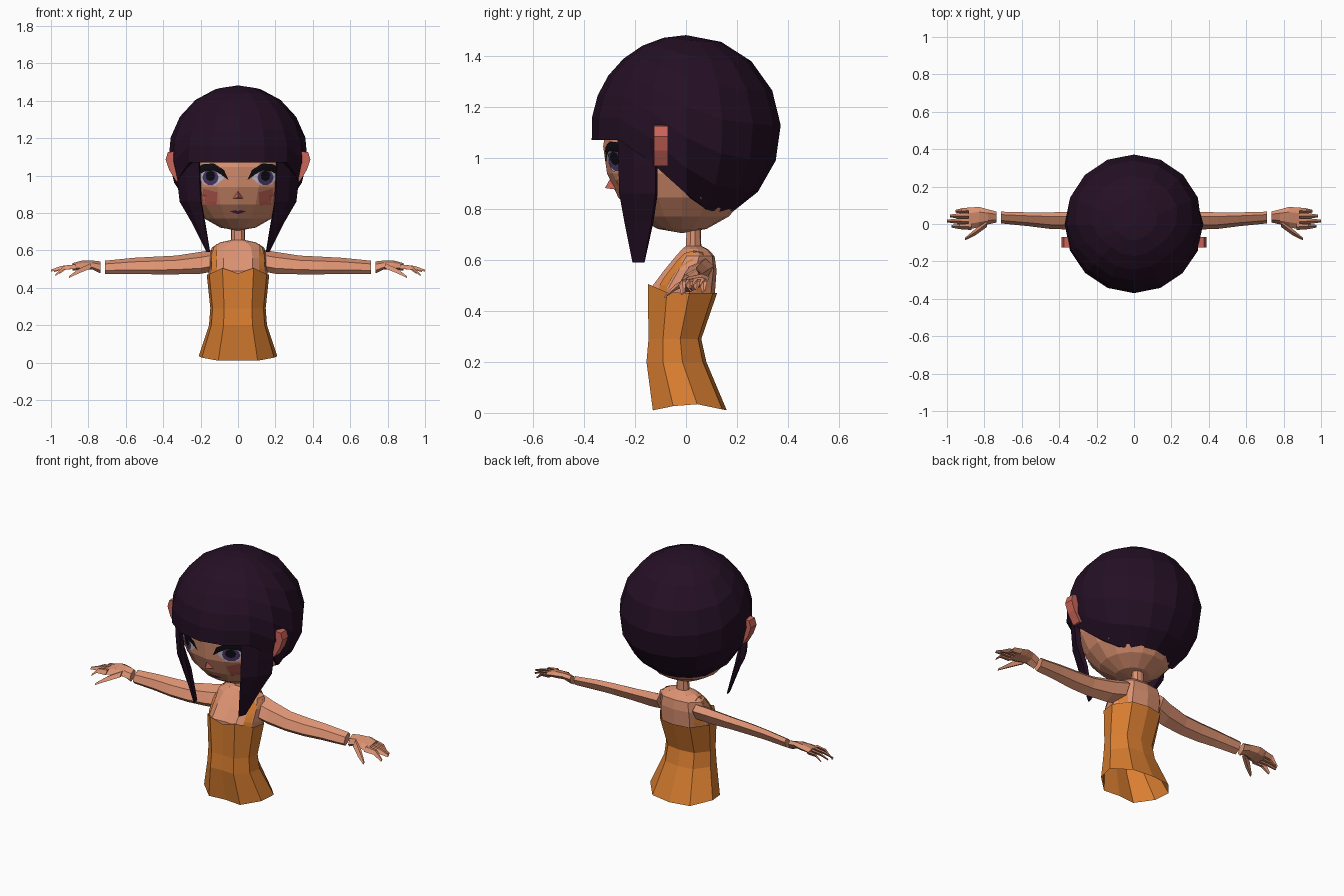
import bpy, bmesh, math
from mathutils import Vector
from mathutils.bvhtree import BVHTree

if "Cube" in bpy.data.objects:
    bpy.data.objects.remove(bpy.data.objects["Cube"])


def material(name, r, g, b):
    m = bpy.data.materials.new(name)
    m.diffuse_color = (r, g, b, 1)
    m.use_nodes = True
    m.node_tree.nodes["Principled BSDF"].inputs["Base Color"].default_value = m.diffuse_color
    return m


SKIN = material("skin", 0.72, 0.29, 0.17)
BLUSH = material("blush", 0.60, 0.13, 0.10)
HAIR = material("dark_plum_hair", 0.018, 0.005, 0.018)
DRESS = material("orange_cloth", 0.70, 0.21, 0.03)
BLACK = material("lash_black", 0.004, 0.004, 0.006)
WHITE = material("eye_white", 0.60, 0.56, 0.66)
IRIS = material("iris_violet", 0.08, 0.04, 0.14)
LIPS = material("lip_purple", 0.12, 0.025, 0.10)


def finish(name, bm, mat, mirror=False):
    me = bpy.data.meshes.new(name)
    bm.to_mesh(me)
    bm.free()
    me.materials.append(mat)
    ob = bpy.data.objects.new(name, me)
    bpy.context.collection.objects.link(ob)
    if mirror:
        ob.modifiers.new("mirror", 'MIRROR').use_mirror_merge = False
    return ob


def loft(name, rings, mat, mirror=False, caps=True, closed=True):
    """Skin a list of equally long point rings."""
    bm = bmesh.new()
    vs = [[bm.verts.new(p) for p in ring] for ring in rings]
    n = len(rings[0])
    for a, b in zip(vs, vs[1:]):
        for i in range(n if closed else n - 1):
            j = (i + 1) % n
            bm.faces.new((a[i], a[j], b[j], b[i]))
    if caps:
        bm.faces.new(vs[0])
        bm.faces.new(vs[-1])
    bmesh.ops.remove_doubles(bm, verts=bm.verts, dist=1e-5)
    bmesh.ops.recalc_face_normals(bm, faces=bm.faces)
    return finish(name, bm, mat, mirror)


def limb_ring(x, y0, y1, z0, z1, n=6):
    """Oval ring across the x axis."""
    return [(x, (y0 + y1) / 2 + (y1 - y0) / 2 * math.cos(math.tau * i / n),
             (z0 + z1) / 2 + (z1 - z0) / 2 * math.sin(math.tau * (i + .5) / n) / math.sin(math.pi / 2))
            for i in range(n)]


HALF = [(0, -.95), (.5, -1), (.92, -.45), (1, .2), (.6, .88), (0, 1)]
OUTLINE = HALF + [(-x, y) for x, y in HALF[-2:0:-1]]


def body_ring(hw, yf, yb, z, lift=lambda ux, uy: 0):
    return [(ux * hw, (yf + yb) / 2 + uy * (yb - yf) / 2, z + lift(ux, uy)) for ux, uy in OUTLINE]


# Head
bm = bmesh.new()
bmesh.ops.create_uvsphere(bm, u_segments=16, v_segments=10, radius=1)
for v in bm.verts:
    v.co = Vector((v.co.x * .305, v.co.y * .31 - .015, v.co.z * .34 + 1.045))
head_tree = BVHTree.FromBMesh(bm)
finish("head", bm, SKIN)


# Painted face details: thin plates laid on the head
def face_plate(name, pts, mat, offset, mirror=True):
    bm = bmesh.new()
    bm.faces.new([bm.verts.new((x, 0, z)) for x, z in pts])
    bmesh.ops.triangulate(bm, faces=bm.faces)
    bmesh.ops.subdivide_edges(bm, edges=bm.edges, cuts=2, use_grid_fill=True)
    for v in bm.verts:
        hit = head_tree.ray_cast(Vector((v.co.x, -1, v.co.z)), Vector((0, 1, 0)))[0]
        if hit:
            v.co.y = hit.y - offset
    bm.normal_update()
    bmesh.ops.reverse_faces(bm, faces=[f for f in bm.faces if f.normal.y > 0])
    finish(name, bm, mat, mirror)


def disc(cx, cz, rx, rz, n=10):
    return [(cx + rx * math.cos(math.tau * i / n), cz + rz * math.sin(math.tau * i / n)) for i in range(n)]


face_plate("eye_white", [(.075, .985), (.10, 1.02), (.15, 1.035), (.2, 1.025), (.212, .99),
                         (.18, .952), (.12, .947)], WHITE, .004)
face_plate("iris", disc(.147, .99, .043, .042), IRIS, .006)
face_plate("pupil", disc(.147, .998, .026, .028, 8), BLACK, .008)
face_plate("upper_lash", [(.05, .975), (.075, 1.03), (.13, 1.065), (.19, 1.06), (.235, 1.03),
                          (.215, 1.0), (.18, 1.022), (.13, 1.027), (.09, 1.005)], BLACK, .0095)
face_plate("cheek", [(.11, .91), (.185, .93), (.20, .845), (.115, .84)], BLUSH, .004)
face_plate("mouth", [(-.045, .808), (-.015, .815), (0, .81), (.015, .815), (.045, .808), (0, .793)],
           LIPS, .005, False)

# Nose
loft("nose", [[(0, -.28, .95)] * 3, [(-.034, -.265, .875), (0, -.318, .882), (.034, -.265, .875)]], BLUSH)

# Ears
ear = [(.29, .975), (.33, .968), (.368, 1.03), (.387, 1.085), (.375, 1.125), (.33, 1.13), (.29, 1.08)]
loft("ear", [[(x, y, z) for x, z in ear] for y in (-.125, -.07)], BLUSH, True)

# Hair cap: ball whose lower edge follows the hairline, folded in towards the head
line = [1.07, 1.07, 1.07, .98, .86, .80, .785, .78, .78]
line += line[-2:0:-1]
R, CZ, STEPS = .372, 1.11, 7
rings = []
for k in range(STEPS + 2):
    ring = []
    for i, zl in enumerate(line):
        az = math.tau * i / 16
        phi = math.acos((zl - CZ) / R) * min(k, STEPS) / STEPS
        r = R * math.sin(phi) * (.78 if k > STEPS else 1)
        ring.append((r * math.sin(az), -r * math.cos(az), CZ + R * math.cos(phi)))
    rings.append(ring)
loft("hair_cap", rings, HAIR, caps=False)


# Side locks: slanted tapering slabs beside the face
def lock_ring(z, x0, y0, x1, y1, t):
    return [(x0, y0, z), ((x0 + x1) / 2 + t * .4, (y0 + y1) / 2 - t * .4, z), (x1, y1, z),
            (x1 - t, y1 + t * .3, z), (x0 - t * .2, y0 + t, z)]


loft("side_lock", [lock_ring(1.12, .21, -.27, .33, -.12, .03),
                   lock_ring(.97, .205, -.265, .325, -.12, .03),
                   lock_ring(.86, .20, -.262, .312, -.12, .03),
                   lock_ring(.75, .18, -.242, .248, -.135, .025),
                   lock_ring(.59, .15, -.21, .168, -.165, .008)], HAIR, True)

# Neck, shoulders and upper chest
chest = loft("chest_and_neck", [body_ring(.155, -.138, .112, .455), body_ring(.158, -.138, .115, .49),
                                body_ring(.155, -.085, .12, .56), body_ring(.14, -.04, .112, .615),
                                body_ring(.095, -.015, .085, .643), body_ring(.038, 0, .06, .655),
                                body_ring(.035, .003, .058, .75)], SKIN)

# Dress bodice
loft("dress", [body_ring(.21, -.13, .16, .04, lambda ux, uy: -.03 * abs(uy)),
               body_ring(.155, -.155, .08, .2),
               body_ring(.148, -.147, .06, .29),
               body_ring(.167, -.15, .122, .47,
                         lambda ux, uy: max(0, -uy - .4) * (.06 if abs(ux) > .1 else .012))],
     DRESS, caps=False)

# Shoulder straps wrapped over the chest surface
bm = bmesh.new()
bm.from_mesh(chest.data)
chest_tree = BVHTree.FromBMesh(bm)
bm.free()
strap = []
for i in range(15):
    a = math.pi * i / 14
    d = Vector((0, -math.cos(a), math.sin(a)))
    row = []
    for x in (.112, .143):
        hit = chest_tree.ray_cast(Vector((x, .03, .475)), d)[0]
        row.append(hit + d * .007)
    strap.append(row)
loft("strap", strap, DRESS, True, caps=False, closed=False)

# Arms
loft("arm", [limb_ring(*s) for s in [
    (.12, -.02, .11, .49, .605), (.2, -.022, .088, .475, .592), (.33, -.03, .066, .472, .572),
    (.45, -.026, .062, .472, .566), (.56, -.012, .062, .475, .56), (.71, .003, .066, .475, .545)]],
    SKIN, True)

# Hands
loft("palm", [limb_ring(*s) for s in [
    (.735, .008, .067, .477, .541), (.78, -.002, .078, .498, .546),
    (.83, -.018, .092, .495, .546), (.885, -.028, .086, .493, .532)]], SKIN, True)


# Fingers: tapering four-sided tubes
def finger(name, path, radii):
    loft(name, [limb_ring(x, y - r, y + r, z - r, z + r, 4)
                for (x, y, z), r in zip(path, radii)], SKIN, True)


tips = [(.955, .068, .478), (.985, .043, .488), (1.0, .016, .492), (.975, -.012, .468)]
for i, tip in enumerate(tips):
    y = .072 - .029 * i
    mid = ((.87 + tip[0]) / 2 + .01, (y + tip[1]) / 2, .507)
    finger(f"finger_{i + 1}", [(.87, y, .513), mid, tip], (.017, .014, .007))
finger("thumb", [(.785, .005, .518), (.85, -.045, .49), (.903, -.08, .458)], (.02, .017, .007))
